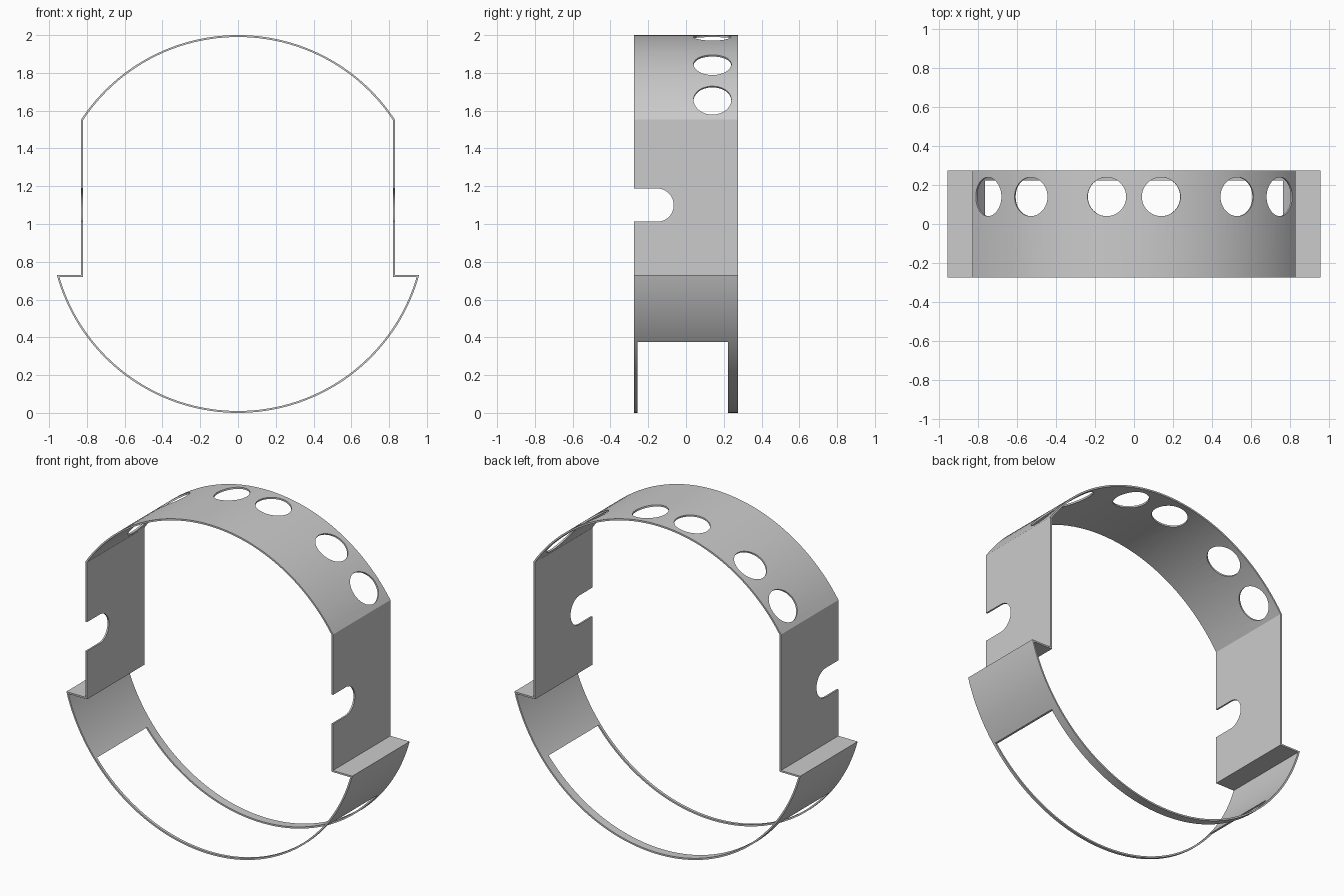
import bpy, bmesh, math
from mathutils import Matrix

DEPTH = 0.275          # half the band width
T = 0.01               # sheet thickness
R = 0.995              # outer arc radius
TOP_C, LOW_C = 1.005, 0.995

if "Cube" in bpy.data.objects:
    bpy.data.objects.remove(bpy.data.objects["Cube"])

grey = bpy.data.materials.new("plain grey")
grey.use_nodes = True
color = (0.6, 0.6, 0.6, 1)
grey.diffuse_color = color
grey.node_tree.nodes["Principled BSDF"].inputs["Base Color"].default_value = color


def arc(radius, centre, start, end, n):
    angles = [start + (end - start) * i / n for i in range(n + 1)]
    return [(radius * math.sin(a), centre + radius * math.cos(a)) for a in angles]


def outline(radius, wall_x, ledge_z):
    """Closed x-z loop: top arc, straight wall, ledge, lower arc, ledge, wall."""
    a = math.asin(wall_x / radius)
    b = math.acos((ledge_z - LOW_C) / radius)
    return (arc(radius, TOP_C, -a, a, 48) + [(wall_x, ledge_z)]
            + arc(radius, LOW_C, b, 2 * math.pi - b, 72) + [(-wall_x, ledge_z)])


def make_object(name, bm):
    bmesh.ops.recalc_face_normals(bm, faces=bm.faces)
    mesh = bpy.data.meshes.new(name)
    bm.to_mesh(mesh)
    bm.free()
    mesh.materials.append(grey)
    obj = bpy.data.objects.new(name, mesh)
    bpy.context.collection.objects.link(obj)
    return obj


def add_box(bm, x, y, z):
    m = Matrix.Translation((sum(x) / 2, sum(y) / 2, sum(z) / 2))
    m = m @ Matrix.Diagonal((x[1] - x[0], y[1] - y[0], z[1] - z[0], 1))
    bmesh.ops.create_cube(bm, size=1, matrix=m)


def add_cylinder(bm, radius, length, matrix):
    bmesh.ops.create_cone(bm, cap_ends=True, segments=48, radius1=radius,
                          radius2=radius, depth=length, matrix=matrix)


# Thin band bent around the outline
bm = bmesh.new()
loops = []
for loop in (outline(R, 0.83, 0.73), outline(R - T, 0.83 - T, 0.73 - T)):
    for y in (-DEPTH, DEPTH):
        loops.append([bm.verts.new((x, y, z)) for x, z in loop])
outer_f, outer_b, inner_f, inner_b = loops
for p, q in ((outer_f, outer_b), (outer_b, inner_b), (inner_b, inner_f), (inner_f, outer_f)):
    for i in range(len(p)):
        j = (i + 1) % len(p)
        bm.faces.new((p[i], p[j], q[j], q[i]))
band = make_object("band", bm)

# Round holes along the rear of the top arc
bm = bmesh.new()
for side in (-1, 1):
    for degrees in (8.1, 32.3, 49):
        m = (Matrix.Translation((0, 0.14, TOP_C))
             @ Matrix.Rotation(side * math.radians(degrees), 4, "Y")
             @ Matrix.Translation((0, 0, R)))
        add_cylinder(bm, 0.1, 0.2, m)
holes = make_object("hole_cutter", bm)

# Open window in the lower arc
bm = bmesh.new()
add_box(bm, (-1.2, 1.2), (-0.258, 0.223), (-0.2, 0.375))
window = make_object("window_cutter", bm)

# Round-ended slots in the front edge of both walls
bm = bmesh.new()
add_box(bm, (-1.2, 1.2), (-0.4, -0.153), (1.012, 1.188))
slot_box = make_object("slot_cutter", bm)
bm = bmesh.new()
add_cylinder(bm, 0.088, 2.4, Matrix.Translation((0, -0.153, 1.1)) @ Matrix.Rotation(math.pi / 2, 4, "Y"))
slot_end = make_object("slot_end_cutter", bm)

# Cut the openings and drop the cutters
cutters = (holes, window, slot_box, slot_end)
for cutter in cutters:
    cutter.hide_render = True
    mod = band.modifiers.new(cutter.name, "BOOLEAN")
    mod.operation = "DIFFERENCE"
    mod.solver = "EXACT"
    mod.object = cutter
bpy.context.view_layer.objects.active = band
band.select_set(True)
for cutter in cutters:
    bpy.ops.object.modifier_apply(modifier=cutter.name)
    bpy.data.objects.remove(cutter)
bpy.ops.object.shade_smooth_by_angle(angle=math.radians(25))
